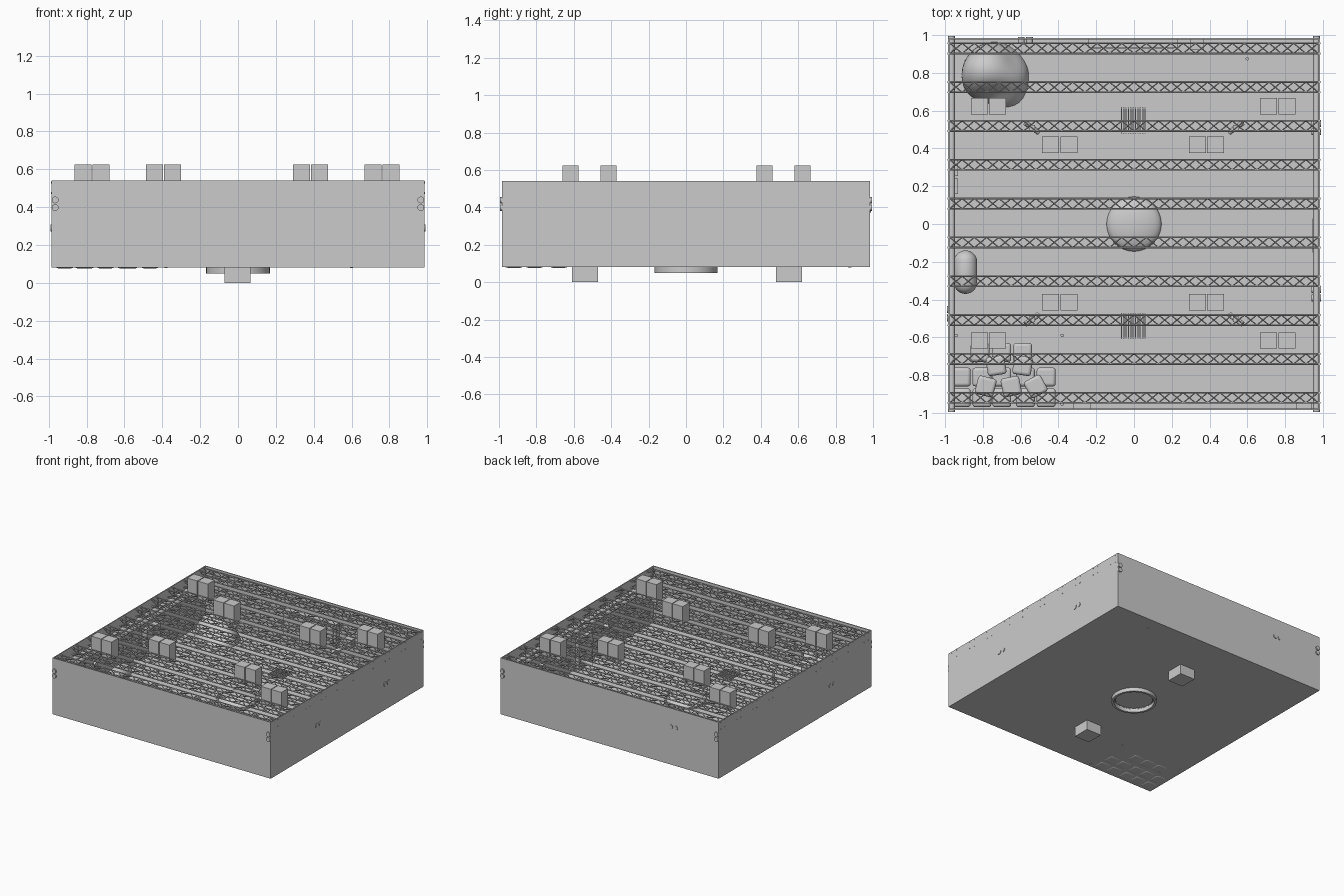
import bpy, bmesh, math, random
from mathutils import Vector, Matrix

if "Cube" in bpy.data.objects:
    bpy.data.objects.remove(bpy.data.objects["Cube"])

random.seed(4)
FLOOR, TOP, R = 0.08, 0.54, 0.985


def finish(name, bm, smooth=False, bevel=0):
    me = bpy.data.meshes.new(name)
    bm.to_mesh(me)
    bm.free()
    ob = bpy.data.objects.new(name, me)
    bpy.context.collection.objects.link(ob)
    if bevel:
        m = ob.modifiers.new("bevel", "BEVEL")
        m.width, m.segments = bevel, 3
    if smooth:
        bpy.context.view_layer.objects.active = ob
        bpy.ops.object.select_all(action="DESELECT")
        ob.select_set(True)
        bpy.ops.object.shade_smooth_by_angle(angle=math.radians(40))
    return ob


def add_box(bm, x0, x1, y0, y1, z0, z1, rot=0):
    c = Vector(((x0 + x1) / 2, (y0 + y1) / 2, (z0 + z1) / 2))
    m = (Matrix.Translation(c) @ Matrix.Rotation(rot, 4, "Z")
         @ Matrix.Diagonal((x1 - x0, y1 - y0, z1 - z0, 1)))
    bmesh.ops.create_cube(bm, size=1, matrix=m)


def add_rod(bm, a, b, r, seg=6):
    a, b = Vector(a), Vector(b)
    d = b - a
    m = Matrix.Translation((a + b) / 2) @ d.to_track_quat("Z", "Y").to_matrix().to_4x4()
    bmesh.ops.create_cone(bm, cap_ends=True, segments=seg, radius1=r, radius2=r,
                          depth=d.length, matrix=m)


def boxes(name, items, bevel=0):
    bm = bmesh.new()
    for it in items:
        add_box(bm, *it)
    return finish(name, bm, bevel > 0, bevel)


# room shell
t = 0.008
boxes("floor", [(-R, R, -R, R, FLOOR, FLOOR + 0.004)])
boxes("walls", [(-R, R, -R, -R + t, FLOOR, TOP), (-R, R, R - t, R, FLOOR, TOP),
                (-R, -R + t, -R + t, R - t, FLOOR, TOP), (R - t, R, -R + t, R - t, FLOOR, TOP)])

# ceiling trusses: four chords with zigzag lacing on each side
N, h, z0, z1 = 15, 0.027, 0.475, 0.530
for i in range(10):
    bm = bmesh.new()
    y = 0.93 - i * 0.2055
    ring = [(y - h, z0), (y + h, z0), (y + h, z1), (y - h, z1)]
    for p in ring:
        add_rod(bm, (-R - 0.002, *p), (R + 0.002, *p), 0.005)
    step = 2 * (R - 0.01) / N
    for k in range(4):
        p, q = ring[k], ring[(k + 1) % 4]
        for j in range(N):
            x = -R + 0.01 + j * step
            add_rod(bm, (x, *p), (x + step / 2, *q), 0.0035, 5)
            add_rod(bm, (x + step / 2, *q), (x + step, *p), 0.0035, 5)
    finish("ceiling_truss", bm, True)

# pairs of lamp boxes between the trusses
lamps = []
for sx in (-1, 1):
    for sy in (-1, 1):
        for cx, cy in ((0.766, 0.62), (0.388, 0.417)):
            for dx in (-0.048, 0.048):
                a, b = sx * cx - 0.005 + dx, sy * cy + 0.003
                lamps.append((a - 0.045, a + 0.045, b - 0.043, b + 0.043, 0.48, 0.625))
boxes("ceiling_lamps", lamps)

# long wall pipes poking through the end walls
bm = bmesh.new()
for x in (-0.966, 0.966):
    for z in (0.398, 0.438):
        add_rod(bm, (x, -0.995, z), (x, 0.995, z), 0.018, 16)
finish("wall_pipes", bm, True)

# short pipe stubs through the walls
bm = bmesh.new()
for y in (-0.37, 0.51):
    for d in (-0.022, 0.022):
        add_rod(bm, (0.94, y + d, 0.29), (0.99, y + d, 0.29), 0.018, 12)
for d in (-0.022, 0.022):
    add_rod(bm, (-0.575 + d, 0.96, 0.39), (-0.575 + d, 0.99, 0.39), 0.018, 12)
    add_rod(bm, (-0.99, -0.475 + d, 0.29), (-0.96, -0.475 + d, 0.29), 0.018, 12)
finish("pipe_stubs", bm, True)

# floor drains: pit below, grate above
for yc in (0.55, -0.54):
    boxes("drain_pit", [(-0.07, 0.065, yc - 0.07, yc + 0.07, 0, FLOOR)])
    bars = [(-0.07 + k * 0.0125, -0.0635 + k * 0.0125, yc - 0.07, yc + 0.07, FLOOR, 0.092)
            for k in range(11)]
    bars += [(-0.07, 0.0675, yc + s * 0.066 - 0.004, yc + s * 0.066 + 0.004, FLOOR, 0.09)
             for s in (-1, 1)]
    boxes("drain_grate", bars)

# central ring below the floor, lathed from a profile
bm = bmesh.new()
prof = [(0.168, 0.088), (0.168, 0.05), (0.15, 0.05), (0.15, 0.088), (0.168, 0.088)]
vs = [bm.verts.new((r, 0, z)) for r, z in prof]
es = [bm.edges.new(e) for e in zip(vs, vs[1:])]
bmesh.ops.spin(bm, geom=vs + es, axis=(0, 0, 1), cent=(0, 0, 0), angle=2 * math.pi, steps=48)
bmesh.ops.remove_doubles(bm, verts=bm.verts, dist=1e-4)
bmesh.ops.recalc_face_normals(bm, faces=bm.faces)
finish("centre_ring", bm, True)

# shallow dome in the ring, with small studs round it
bm = bmesh.new()
bmesh.ops.create_uvsphere(bm, u_segments=40, v_segments=16, radius=1,
                          matrix=Matrix.Translation((0, 0, 0.085)) @ Matrix.Diagonal((0.145, 0.145, 0.05, 1)))
bmesh.ops.bisect_plane(bm, geom=bm.verts[:] + bm.edges[:] + bm.faces[:], plane_co=(0, 0, 0.07),
                       plane_no=(0, 0, -1), clear_outer=True)
finish("centre_dome", bm, True)
bm = bmesh.new()
for k in range(24):
    a = k * math.pi / 12
    x, y = 0.159 * math.cos(a), 0.159 * math.sin(a)
    add_rod(bm, (x, y, 0.085), (x, y, 0.094), 0.006)
finish("ring_studs", bm)

# stacked crates with rounded edges in the front left corner
s = 0.05
base = [(x, y) for y in (-0.92, -0.81) for x in (-0.915, -0.805, -0.70, -0.575, -0.465)]
base += [(-0.815, -0.68), (-0.70, -0.68), (-0.59, -0.68)]
upper = [(-0.73, -0.75, 0.15), (-0.785, -0.86, -0.25), (-0.65, -0.86, 0.2),
         (-0.52, -0.86, 0.5), (-0.59, -0.75, -0.15)]
boxes("crate_stack", [(x - s, x + s, y - s, y + s, 0.077, 0.177) for x, y in base]
      + [(x - s, x + s, y - s, y + s, 0.178, 0.278, r) for x, y, r in upper], 0.016)

# lumpy mound in the back left corner
bm = bmesh.new()
bmesh.ops.create_icosphere(bm, subdivisions=4, radius=1)
lumps = [(Vector((random.uniform(-1, 1), random.uniform(-1, 1), random.uniform(0, 1))).normalized(),
          random.uniform(-0.2, 0.2)) for _ in range(9)]
for v in bm.verts:
    n = v.co.normalized()
    f = 1 + sum(a * max(0, n.dot(d)) ** 5 for d, a in lumps)
    tail = 0.22 * max(0, n.dot(Vector((0.45, -0.89, 0)))) ** 6
    v.co = Vector((-0.73 + n.x * (f + tail) * 0.175, 0.80 + n.y * (f + tail) * 0.165,
                   FLOOR + max(0, n.z * f * 0.17)))
finish("mound", bm, True)

# capsule tank by the left wall
bm = bmesh.new()
bmesh.ops.create_uvsphere(bm, u_segments=24, v_segments=16, radius=0.062)
for v in bm.verts:
    v.co.z += 0.053 * ((v.co.z > 1e-5) - (v.co.z < -1e-5))
bmesh.ops.rotate(bm, verts=bm.verts, matrix=Matrix.Rotation(math.pi / 2, 3, "X"))
bmesh.ops.translate(bm, verts=bm.verts, vec=(-0.892, -0.255, 0.155))
finish("tank", bm, True)
boxes("tank_feet", [(-0.94, -0.845, y - 0.01, y + 0.01, FLOOR, 0.13) for y in (-0.3, -0.21)])

# wall fittings: back screen, side cabinets, side door, small vents
boxes("back_screen", [(-0.24, 0.23, 0.932, R - t, 0.2, 0.4), (-0.22, 0.21, 0.926, 0.934, 0.215, 0.385)])
boxes("back_shelf", [(0.30, 0.37, 0.925, R - t, 0.25, 0.31)])
boxes("left_cabinets", [(-R + t, -0.932, y, y + 0.08, 0.2, 0.34) for y in (0.16, 0.255)])
boxes("right_door", [(0.945, R - t, -0.15, 0.03, FLOOR, 0.33)])
boxes("front_vents", [(-0.32, -0.23, -R + t, -0.945, 0.2, 0.25), (0.86, 0.94, -R + t, -0.95, 0.2, 0.25)])

# four angled spotlights hung from the trusses
bm = bmesh.new()
for sx in (-1, 1):
    for sy, yy in ((1, 0.51), (-1, -0.505)):
        c = Vector((sx * 0.54, yy, 0.44))
        d = Vector((-sx * 0.035, -sy * 0.025, -0.02))
        add_rod(bm, c - d, c + d, 0.014, 12)
        add_rod(bm, c, c + Vector((0, 0, 0.035)), 0.005)
        add_box(bm, c.x - 0.015, c.x + 0.015, c.y - 0.015, c.y + 0.015, 0.463, 0.471)
finish("spotlights", bm, True)

# thin standing pipes
bm = bmesh.new()
for x, y in ((0.6, 0.875), (-0.94, -0.59), (-0.38, -0.59), (-0.38, -0.955)):
    add_rod(bm, (x, y, 0.078), (x, y, 0.2), 0.009, 10)
finish("floor_posts", bm, True)
